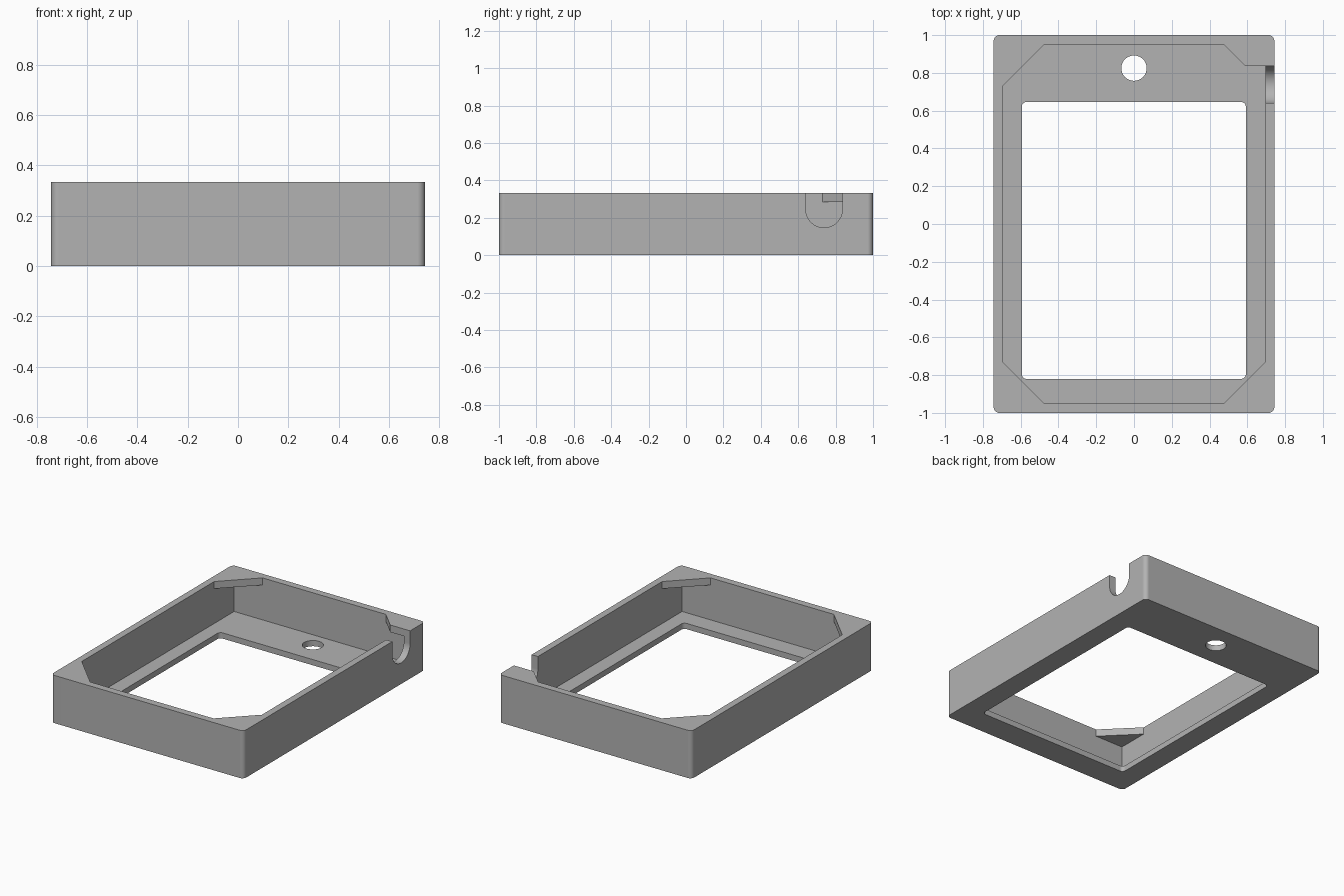
import bpy, bmesh
from math import sin, cos, pi, radians
from mathutils import Matrix

if "Cube" in bpy.data.objects:
    bpy.data.objects.remove(bpy.data.objects["Cube"], do_unlink=True)

HEIGHT, FLOOR, LIP = 0.333, 0.04, 0.283
TOP = HEIGHT + 0.1

grey = bpy.data.materials.new("matte grey")
grey.use_nodes = True
grey.diffuse_color = (0.45, 0.45, 0.45, 1)
grey.node_tree.nodes["Principled BSDF"].inputs["Base Color"].default_value = (0.45, 0.45, 0.45, 1)


def arc(x, y, r, start, end, steps):
    angles = [start + (end - start) * i / steps for i in range(steps + 1)]
    return [(x + r * cos(a), y + r * sin(a)) for a in angles]


def rounded_rect(x0, x1, y0, y1, r):
    corners = [(x1 - r, y1 - r), (x0 + r, y1 - r), (x0 + r, y0 + r), (x1 - r, y0 + r)]
    return [p for i, (x, y) in enumerate(corners)
            for p in arc(x, y, r, i * pi / 2, (i + 1) * pi / 2, 8)]


def prism(name, outline, low, high, matrix=Matrix()):
    """Extrude a closed outline from low to high."""
    bm = bmesh.new()
    face = bm.faces.new([bm.verts.new((x, y, low)) for x, y in outline])
    top = bmesh.ops.extrude_face_region(bm, geom=[face])["geom"]
    bmesh.ops.translate(bm, vec=(0, 0, high - low),
                        verts=[v for v in top if isinstance(v, bmesh.types.BMVert)])
    bm.transform(matrix)
    bmesh.ops.recalc_face_normals(bm, faces=bm.faces)
    mesh = bpy.data.meshes.new(name)
    bm.to_mesh(mesh)
    bm.free()
    mesh.materials.append(grey)
    obj = bpy.data.objects.new(name, mesh)
    bpy.context.collection.objects.link(obj)
    return obj


# Outer shell
tray = prism("tray_body", rounded_rect(-0.743, 0.743, -1, 1, 0.03), 0, HEIGHT)

# Cavity, with an eight-sided mouth that leaves a gusset in each corner
wx, wy, cx, cy = 0.695, 0.95, 0.476, 0.73
box = [(wx, wy), (-wx, wy), (-wx, -wy), (wx, -wy)]
mouth = [(wx, cy), (cx, wy), (-cx, wy), (-wx, cy),
         (-wx, -cy), (-cx, -wy), (cx, -wy), (wx, -cy)]

# Side slot profile in y and z, turned to run along x
slot = arc(0.738, 0.245, 0.098, pi, 2 * pi, 24) + [(0.836, TOP), (0.64, TOP)]
along_x = Matrix(((0, 0, 1, 0), (1, 0, 0, 0), (0, 1, 0, 0), (0, 0, 0, 1)))

cutters = [
    prism("cavity_cutter", box, FLOOR, LIP),
    prism("mouth_cutter", mouth, LIP - 0.1, TOP),
    prism("window_cutter", rounded_rect(-0.594, 0.592, -0.82, 0.646, 0.025), -0.1, 0.2),
    prism("hole_cutter", arc(0, 0.825, 0.067, 0, 2 * pi, 40)[:-1], -0.1, 0.2),
    prism("slot_cutter", slot, 0.5, 0.9, along_x),
]

bpy.context.view_layer.objects.active = tray
for cutter in cutters:
    cut = tray.modifiers.new(cutter.name, "BOOLEAN")
    cut.operation = "DIFFERENCE"
    cut.solver = "EXACT"
    cut.object = cutter
    bpy.ops.object.modifier_apply(modifier=cut.name)
    bpy.data.objects.remove(cutter, do_unlink=True)

# Smooth rounded corners, flat walls
bpy.ops.object.select_all(action="DESELECT")
tray.select_set(True)
bpy.ops.object.shade_smooth_by_angle(angle=radians(30))
weighted = tray.modifiers.new("flat_walls", "WEIGHTED_NORMAL")
weighted.keep_sharp = True
